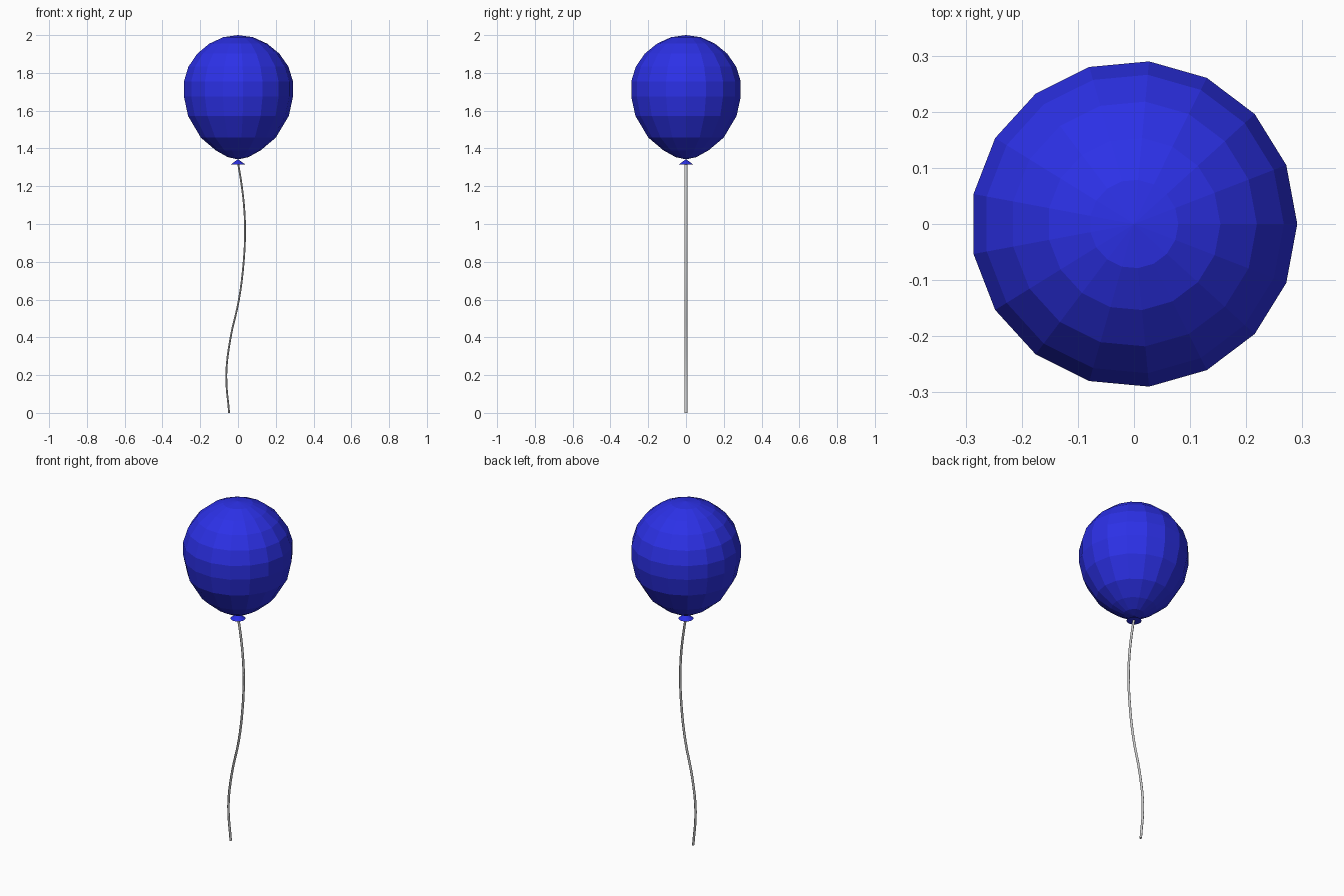
import bpy, math

if "Cube" in bpy.data.objects:
    bpy.data.objects.remove(bpy.data.objects["Cube"])

blue = bpy.data.materials.new("blue_rubber")
blue.diffuse_color = (0.025, 0.03, 0.8, 1)
blue.use_nodes = True
blue.node_tree.nodes["Principled BSDF"].inputs["Base Color"].default_value = blue.diffuse_color
SIDES = 17


def lathe(name, profile, sides):
    """Revolve (radius, z) rings around z; radius 0 at the ends makes a pole."""
    verts, faces, rings = [], [], []
    for r, z in profile:
        count = 1 if r == 0 else sides
        rings.append(range(len(verts), len(verts) + count))
        verts += [(r * math.cos(2 * math.pi * i / sides),
                   r * math.sin(2 * math.pi * i / sides), z) for i in range(count)]
    for up, low in zip(rings, rings[1:]):
        for i in range(sides):
            j = (i + 1) % sides
            quad = [up[i % len(up)], low[i % len(low)], low[j % len(low)], up[j % len(up)]]
            faces.append(list(dict.fromkeys(quad)))
    mesh = bpy.data.meshes.new(name)
    mesh.from_pydata(verts, [], faces)
    mesh.materials.append(blue)
    obj = bpy.data.objects.new(name, mesh)
    bpy.context.collection.objects.link(obj)
    return obj


# Balloon: round top, tapered bottom
lathe("balloon", [(0, 2.0), (0.079, 1.989), (0.154, 1.955), (0.219, 1.902),
                  (0.267, 1.833), (0.291, 1.755), (0.291, 1.674), (0.269, 1.572),
                  (0.2, 1.457), (0.12, 1.39), (0.055, 1.354), (0, 1.342)], SIDES)

# Knot: small flared cone under the balloon
lathe("knot", [(0, 1.343), (0.04, 1.314), (0, 1.314)], SIDES)

# String: wavy tube, slightly wider front to back
path = [(-0.047, 0), (-0.062, 0.2), (-0.041, 0.39), (0.005, 0.6), (0.03, 0.8),
        (0.037, 0.95), (0.033, 1.08), (0.02, 1.2), (0, 1.325)]
curve = bpy.data.curves.new("string", "CURVE")
curve.dimensions = "3D"
curve.bevel_depth = 0.0055
curve.bevel_resolution = 1
curve.resolution_u = 4
curve.use_fill_caps = True
spline = curve.splines.new("BEZIER")
spline.bezier_points.add(len(path) - 1)
for p, (x, z) in zip(spline.bezier_points, path):
    p.co = (x, 0, z)
    p.handle_left_type = p.handle_right_type = "AUTO"
string = bpy.data.objects.new("string", curve)
string.scale.y = 1.6
bpy.context.collection.objects.link(string)
